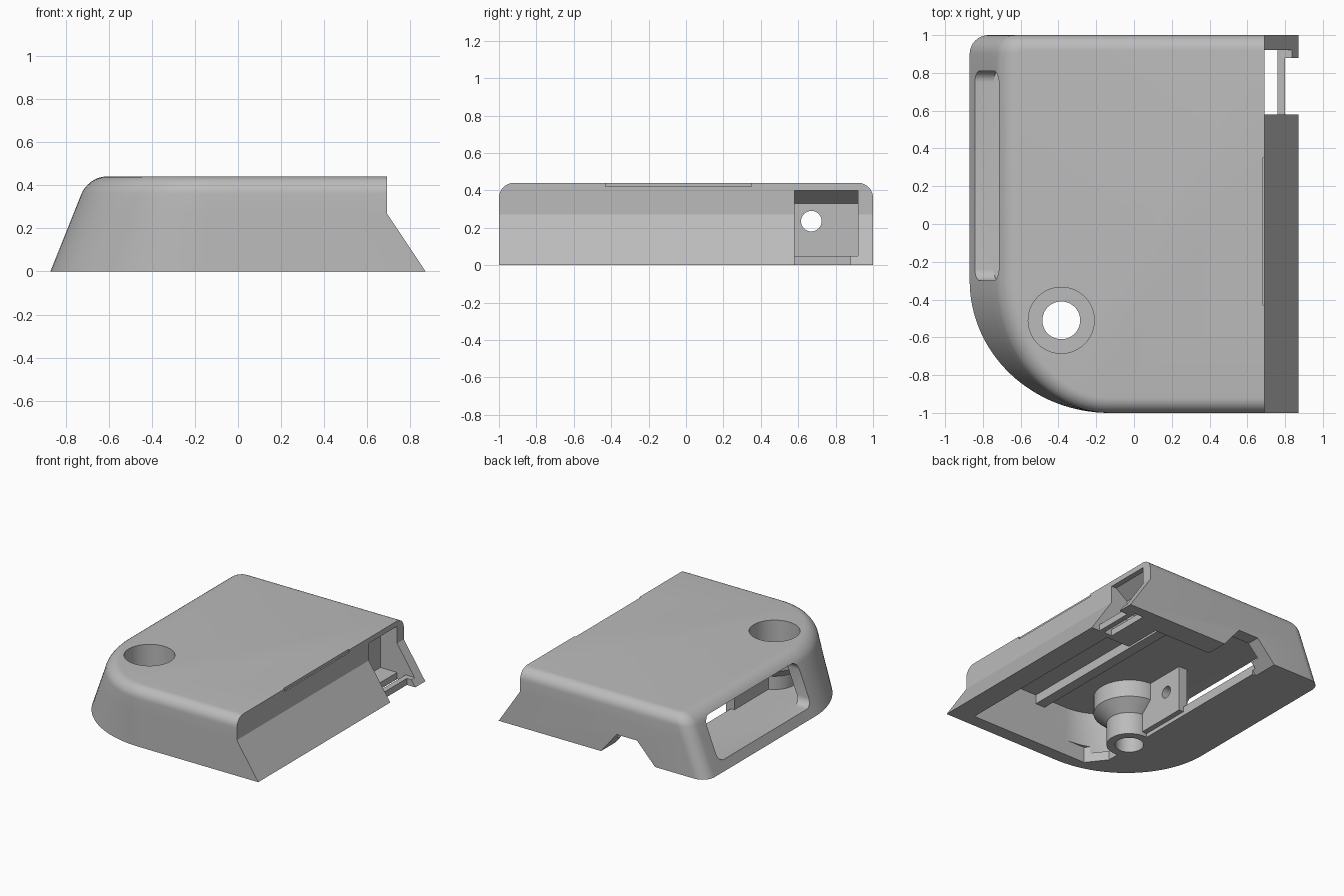
import bpy, bmesh
from math import sin, cos, pi
from mathutils import Matrix, Vector

cube = bpy.data.objects.get("Cube")
if cube:
    bpy.data.objects.remove(cube, do_unlink=True)

grey = bpy.data.materials.new("plain_grey")
grey.use_nodes = True
grey.diffuse_color = (0.5, 0.5, 0.5, 1)
grey.node_tree.nodes["Principled BSDF"].inputs["Base Color"].default_value = (0.5, 0.5, 0.5, 1)


def finish(name, bm):
    bmesh.ops.recalc_face_normals(bm, faces=bm.faces)
    mesh = bpy.data.meshes.new(name)
    bm.to_mesh(mesh)
    bm.free()
    mesh.materials.append(grey)
    obj = bpy.data.objects.new(name, mesh)
    bpy.context.collection.objects.link(obj)
    return obj


def loft(name, rings):
    bm = bmesh.new()
    loops = [[bm.verts.new(p) for p in ring] for ring in rings]
    n = len(loops[0])
    for a, b in zip(loops, loops[1:]):
        for i in range(n):
            j = (i + 1) % n
            bm.faces.new((a[i], a[j], b[j], b[i]))
    bm.faces.new(loops[0])
    bm.faces.new(loops[-1])
    return finish(name, bm)


def prism(name, pts, axis, lo, hi):
    """Extrude a 2D profile along x, y or z."""
    def place(p, h):
        return {"x": (h, p[0], p[1]), "y": (p[0], h, p[1]), "z": (p[0], p[1], h)}[axis]
    return loft(name, [[place(p, h) for p in pts] for h in (lo, hi)])


def box(name, x, y, z):
    return prism(name, [(x[0], y[0]), (x[1], y[0]), (x[1], y[1]), (x[0], y[1])], "z", *z)


def circle(cx, cy, r, n=48):
    return [(cx + r * cos(2 * pi * i / n), cy + r * sin(2 * pi * i / n)) for i in range(n)]


def rounded(a0, a1, b0, b1, r, n=6):
    pts = []
    for k, (a, b) in enumerate([(a1 - r, b1 - r), (a0 + r, b1 - r), (a0 + r, b0 + r), (a1 - r, b0 + r)]):
        for i in range(n + 1):
            t = pi / 2 * (k + i / n)
            pts.append((a + r * cos(t), b + r * sin(t)))
    return pts


def turned(name, profile, cx, cy):
    return loft(name, [[(x, y, z) for x, y in circle(cx, cy, r)] for r, z in profile])


def combine(target, tool, operation):
    mod = target.modifiers.new(operation, "BOOLEAN")
    mod.operation = operation
    mod.solver = "EXACT"
    mod.object = tool
    bpy.context.view_layer.objects.active = target
    bpy.ops.object.modifier_apply(modifier=mod.name)
    bpy.data.objects.remove(tool, do_unlink=True)


def outline(z, inset, right_inset=0):
    """Slanted left side, large front corner, small back corner, sloped lower right."""
    left = -0.87 + 0.4 * z + inset
    right = 0.87 - 0.18 * min(z / 0.27, 1) - right_inset
    r = max(0.1 - inset, 0.02)
    pts = [(right, -1 + inset, z), (right, 1 - inset, z)]
    for i in range(9):
        t = pi / 2 * (1 + i / 8)
        pts.append((left + r + r * cos(t), 1 - inset - r + r * sin(t), z))
    for i in range(33):
        t = pi + pi / 2 * i / 32
        pts.append((-0.13 + (-0.13 - left) * cos(t), -0.3 + (0.7 - inset) * sin(t), z))
    return pts


# Outer body with a rounded top edge
fillet = [pi / 2 * i / 8 for i in range(9)]
levels = [(0, 0), (0.27, 0)] + [(0.36 + 0.08 * sin(t), 0.08 * (1 - cos(t))) for t in fillet]
cover = loft("cover", [outline(z, d) for z, d in levels])

# Hollow inside and the opening in the underside
combine(cover, loft("cavity", [outline(z, 0.1, 0.1) for z in (0.07, 0.27, 0.38)]), "DIFFERENCE")
opening = [(0.7, -0.9), (0.7, 0.83), (-0.41, 0.83), (-0.41, -0.76), (-0.3, -0.9)]
combine(cover, prism("opening", opening, "z", -0.1, 0.12), "DIFFERENCE")

# Screw boss, post beside it, ceiling rib and the corner pocket
bx, by = -0.385, -0.51
boss = [(0.16, 0), (0.16, 0.17), (0.25, 0.25), (0.25, 0.41)]
pocket = [(0.5, 0), (0.8, 0), (0.67, 0.26), (0.67, 0.41), (0.5, 0.41)]
for part in (
    turned("boss", boss, bx, by),
    box("post", (-0.44, -0.37), (by, 0.05), (0.03, 0.41)),
    box("rib", (0.06, 0.14), (-0.92, 0.56), (0.31, 0.41)),
    prism("pocket_block", pocket, "y", 0.54, 0.95),
):
    combine(cover, part, "UNION")

# Stepped screw hole and side slot
hole = [(0.1, -0.1), (0.1, 0.25), (0.175, 0.25), (0.175, 0.6)]
recess = [(0.55, 0.05), (0.55, 0.33), (0.65, 0.4), (1, 0.4), (1, 0.05)]
notch = [(0.02, -0.01), (-0.12, 0.16), (-0.29, 0.16), (-0.45, -0.01)]
for cutter in (
    turned("screw_hole", hole, bx, by),
    prism("side_slot", rounded(-0.3, 0.81, 0.07, 0.38, 0.06), "x", -1, -0.5),
    prism("post_hole", circle(-0.09, 0.235, 0.045, 32), "x", -0.55, -0.25),
    # Corner pocket: recess, pin hole and the gaps either side of the sill bar
    prism("recess", recess, "y", 0.58, 0.92),
    prism("pin_hole", circle(0.67, 0.235, 0.055, 32), "x", 0.4, 0.6),
    box("inner_gap", (0.69, 0.76), (0.58, 0.92), (-0.1, 0.1)),
    box("outer_gap", (0.8, 1), (0.58, 0.88), (-0.1, 0.1)),
    # Notch in the back wall and shallow step on the top edge
    prism("back_notch", notch, "y", 0.8, 1.1),
    box("edge_step", (0.68, 0.8), (-0.43, 0.35), (0.42, 0.6)),
):
    combine(cover, cutter, "DIFFERENCE")

# Smooth shading with sharp edges kept
bpy.ops.object.select_all(action="DESELECT")
cover.select_set(True)
bpy.context.view_layer.objects.active = cover
bpy.ops.object.shade_smooth_by_angle(angle=pi / 6)
